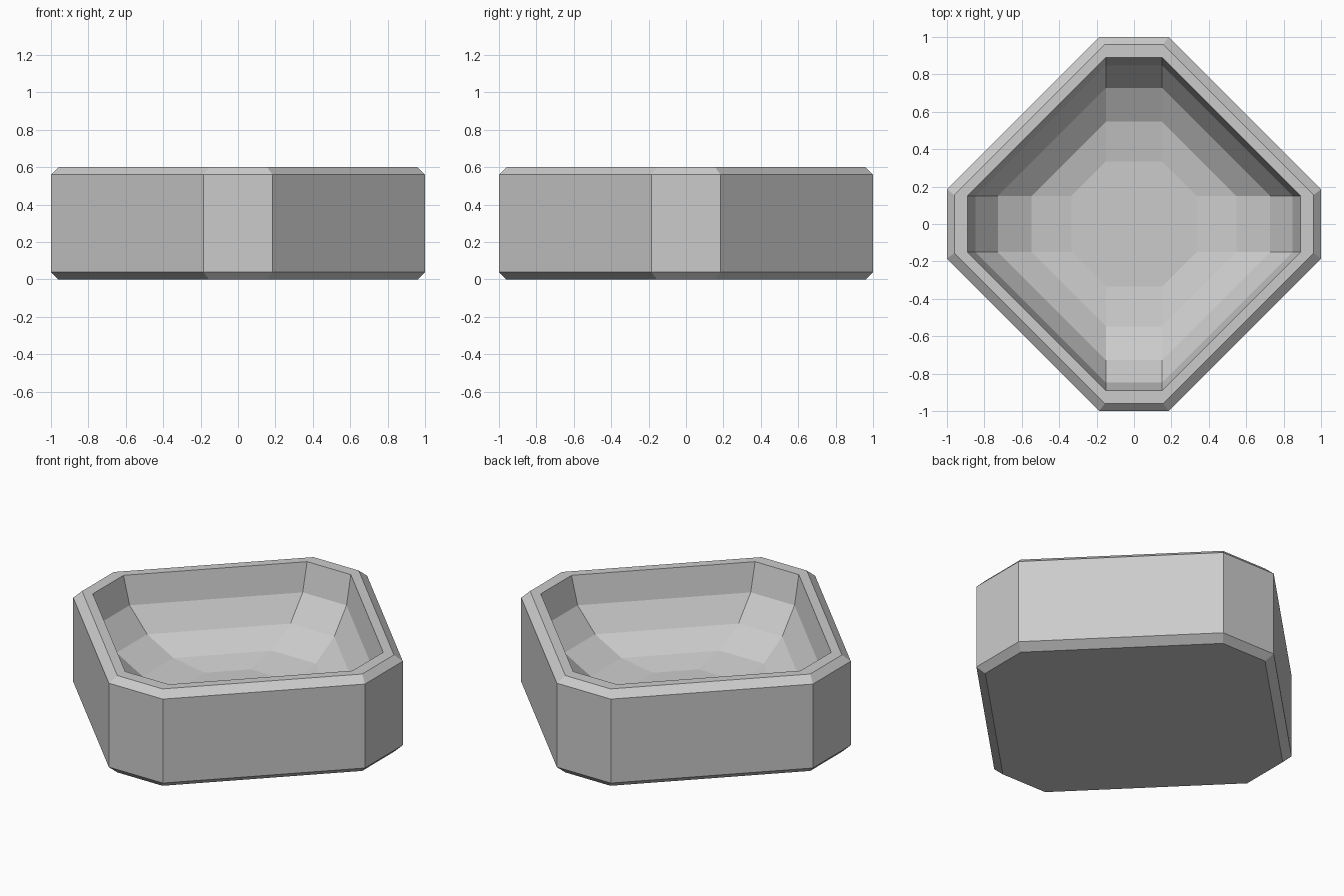
import bpy, bmesh
from math import sin, cos, pi

if "Cube" in bpy.data.objects:
    bpy.data.objects.remove(bpy.data.objects["Cube"])


def ring(bm, reach, half, z):
    """Eight-sided loop: four short flats on the axes, four long diagonals."""
    pts = [(reach, -half), (reach, half), (half, reach), (-half, reach),
           (-reach, half), (-reach, -half), (-half, -reach), (half, -reach)]
    return [bm.verts.new((x, y, z)) for x, y in pts]


# Chamfered outer wall and flat rim: (reach, half flat, height)
profile = [(0.96, 0.155, 0), (1, 0.185, 0.04), (1, 0.185, 0.56), (0.96, 0.155, 0.6)]

# Hollow: quarter ellipse in four steps from rim down to the flat floor
STEPS, RIM, FLOOR, TOP, BOTTOM = 4, 0.89, 0.335, 0.6, 0.145
for i in range(STEPS + 1):
    a = i / STEPS * pi / 2
    profile.append((FLOOR + (RIM - FLOOR) * cos(a), 0.15,
                    TOP - (TOP - BOTTOM) * sin(a)))

# Skin the loops and close both ends
bm = bmesh.new()
loops = [ring(bm, *p) for p in profile]
for lo, hi in zip(loops, loops[1:]):
    for k in range(8):
        n = (k + 1) % 8
        bm.faces.new((lo[k], lo[n], hi[n], hi[k]))
bm.faces.new(loops[0][::-1])
bm.faces.new(loops[-1])
bmesh.ops.recalc_face_normals(bm, faces=bm.faces)

mesh = bpy.data.meshes.new("bowl")
bm.to_mesh(mesh)
bm.free()
bowl = bpy.data.objects.new("bowl", mesh)
bpy.context.collection.objects.link(bowl)
